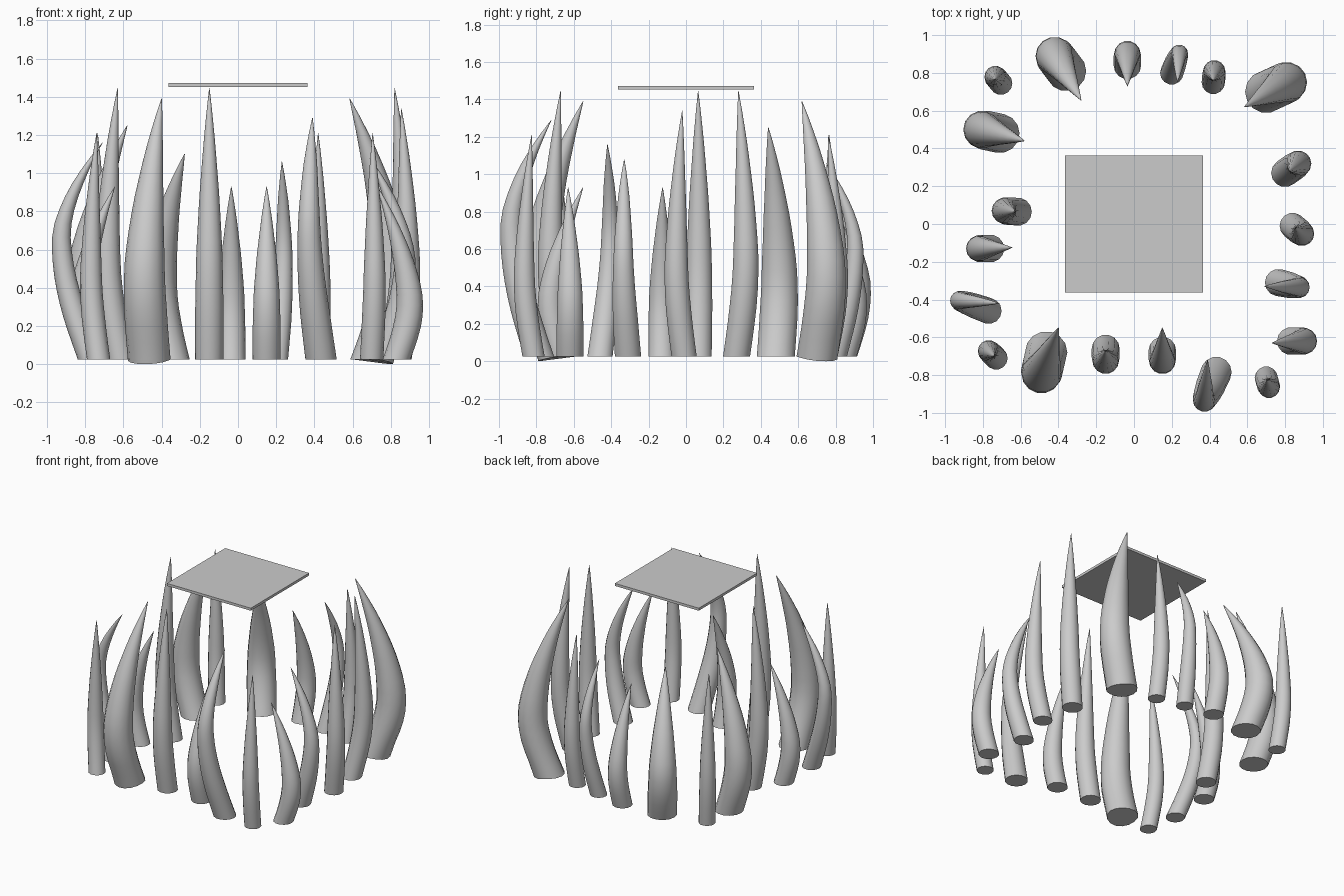
import bpy, bmesh, math

if "Cube" in bpy.data.objects:
    bpy.data.objects.remove(bpy.data.objects["Cube"])

bone = bpy.data.materials.new("light_grey")
bone.diffuse_color = (0.6, 0.6, 0.6, 1)
bone.use_nodes = True
bone.node_tree.nodes["Principled BSDF"].inputs["Base Color"].default_value = bone.diffuse_color
SIDES, RINGS, FLOOR = 14, 16, 0.025


def taper(t, slim):
    """Radius factor along a spike: slight belly, then a run down to the point."""
    keys = [(0, 1), (.2, 1), (.4, .92), (.6, .71), (.8, .41), (.92, .19), (1, .015)]
    if slim:
        keys = [(0, 1), (.2, .95), (.4, .82), (.6, .68), (.8, .45), (.92, .22), (1, .015)]
    for (a, ra), (b, rb) in zip(keys, keys[1:]):
        if t <= b:
            return ra + (rb - ra) * (t - a) / (b - a)
    return keys[-1][1]


def spike(name, base, belly, tip, height, radius, bulge_at, slim=False, dip=0.0):
    """Curved horn: stands on base, swings out to belly, returns to tip."""
    out = (belly[0] - base[0], belly[1] - base[1])
    length = math.hypot(*out)
    bm = bmesh.new()
    rings = []
    for i in range(RINGS + 1):
        t = i / RINGS
        if t < bulge_at:
            f = math.sin(math.pi / 2 * t / bulge_at)
            c = [base[k] + (belly[k] - base[k]) * f for k in (0, 1)]
        else:
            f = ((t - bulge_at) / (1 - bulge_at)) ** 1.6
            c = [belly[k] + (tip[k] - belly[k]) * f for k in (0, 1)]
        r = radius * taper(t, slim)
        z = FLOOR + (height - FLOOR) * t
        ring = []
        for s in range(SIDES):
            a = 2 * math.pi * s / SIDES
            ca, sa = math.cos(a), math.sin(a)
            lean = max(0, (ca * out[0] + sa * out[1]) / length)
            ring.append(bm.verts.new((c[0] + r * ca, c[1] + r * sa,
                                      z - (dip * lean if i == 0 else 0))))
        rings.append(ring)
    for lo, hi in zip(rings, rings[1:]):
        for s in range(SIDES):
            n = (s + 1) % SIDES
            bm.faces.new((lo[s], lo[n], hi[n], hi[s]))
    bm.faces.new(rings[0][::-1])
    bm.faces.new(rings[-1])
    me = bpy.data.meshes.new(name)
    bm.to_mesh(me)
    bm.free()
    me.materials.append(bone)
    ob = bpy.data.objects.new(name, me)
    bpy.context.collection.objects.link(ob)
    bpy.context.view_layer.objects.active = ob
    bpy.ops.object.select_all(action='DESELECT')
    ob.select_set(True)
    bpy.ops.object.shade_smooth_by_angle(angle=math.radians(50))


# thick horns leaning inward
spike("big_horn_front", (-.465, -.68), (-.49, -.79), (-.40, -.55), 1.39, .112, .33, dip=.025)
spike("big_horn_right", (.70, .70), (.81, .75), (.585, .62), 1.39, .112, .33, dip=.025)
spike("big_horn_back", (-.36, .81), (-.42, .89), (-.28, .655), 1.10, .107, .35)
spike("big_horn_left", (-.71, .48), (-.805, .50), (-.58, .44), 1.25, .104, .33)

# short horns
spike("short_horn_front", (.15, -.67), (.15, -.725), (.15, -.55), .93, .073, .33)
spike("short_horn_back", (-.035, .84), (-.035, .90), (-.035, .73), .93, .073, .33)
spike("short_horn_left", (-.76, -.13), (-.82, -.13), (-.645, -.125), .93, .073, .33)
spike("short_horn_right", (.83, -.62), (.90, -.62), (.73, -.63), .93, .073, .33)

# tall straight horns
spike("tall_horn_front", (-.15, -.66), (-.15, -.725), (-.15, -.67), 1.445, .074, .38)
spike("tall_horn_left", (-.615, .065), (-.685, .07), (-.63, .065), 1.445, .074, .38)
spike("tall_horn_right", (.80, .27), (.87, .32), (.82, .28), 1.445, .074, .38)
spike("tall_horn_side", (.84, -.01), (.89, -.052), (.855, -.02), 1.34, .069, .38)

# thin corner horns
spike("thin_horn_front_right", (.70, -.815), (.715, -.865), (.705, -.825), 1.21, .061, .38)
spike("thin_horn_back_right", (.42, .75), (.425, .81), (.42, .76), 1.21, .062, .38)
spike("thin_horn_back_left", (-.705, .745), (-.735, .78), (-.735, .765), 1.21, .061, .38)
spike("thin_horn_front_left", (-.73, -.71), (-.77, -.672), (-.74, -.70), 1.21, .061, .38)

# bowed horns that bend outward, then back
spike("bowed_horn_left", (-.77, -.46), (-.925, -.405), (-.71, -.42), 1.16, .069, .57, True)
spike("bowed_horn_right", (.765, -.31), (.875, -.335), (.69, -.33), 1.08, .072, .5, True)
spike("bowed_horn_front", (.435, -.785), (.372, -.935), (.39, -.72), 1.29, .082, .57, True)
spike("bowed_horn_back", (.20, .80), (.24, .905), (.23, .75), 1.06, .062, .57, True)

# flat square plate above the ring
bpy.ops.mesh.primitive_cube_add(size=1, location=(0, 0, 1.462))
plate = bpy.context.object
plate.name = "top_plate"
plate.scale = (.73, .725, .02)
plate.data.materials.append(bone)
